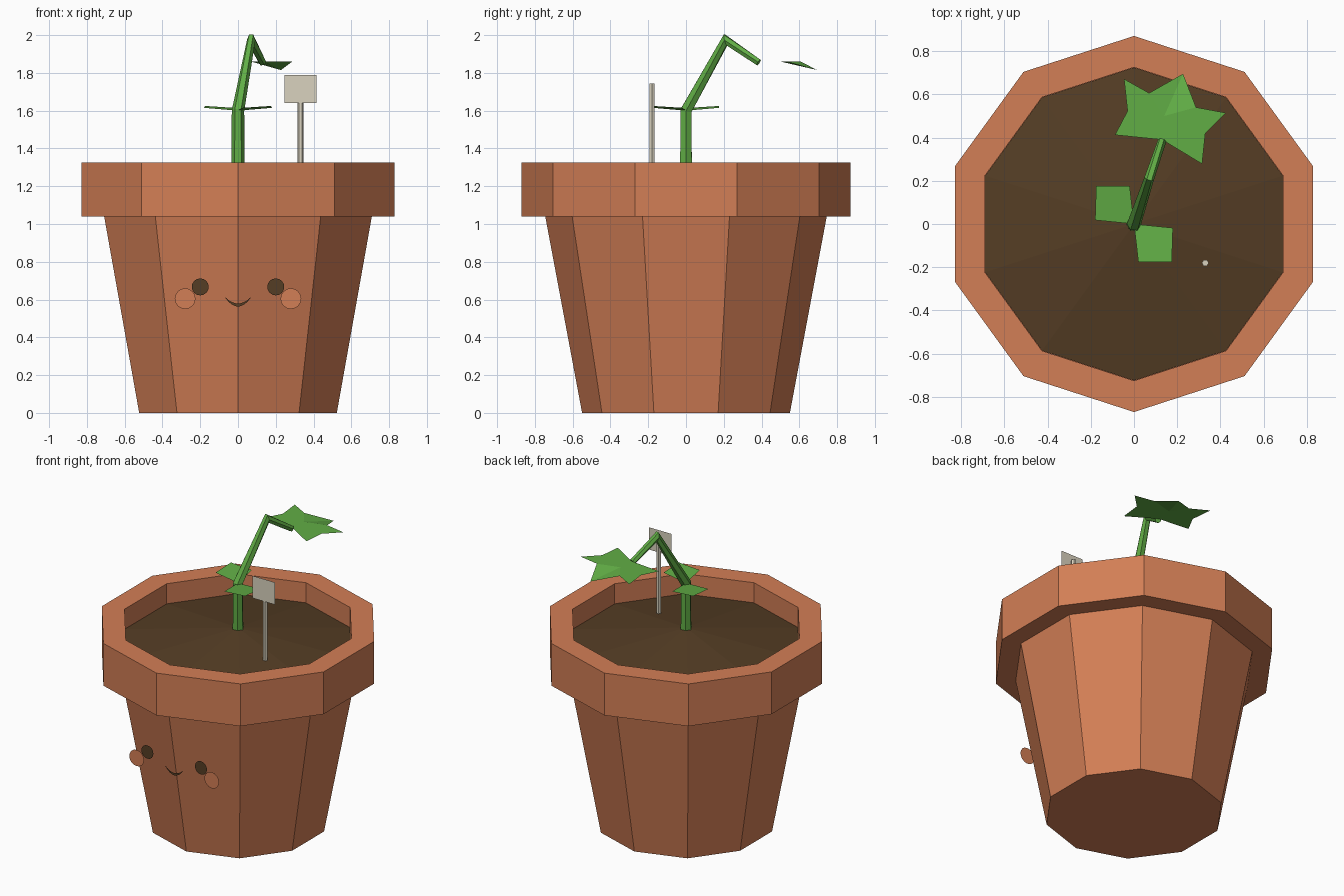
import bpy, bmesh, math
from mathutils import Vector

cube = bpy.data.objects.get("Cube")
if cube:
    bpy.data.objects.remove(cube, do_unlink=True)


def material(name, rgb):
    m = bpy.data.materials.new(name)
    m.use_nodes = True
    m.diffuse_color = (*rgb, 1)
    m.node_tree.nodes["Principled BSDF"].inputs["Base Color"].default_value = (*rgb, 1)
    return m


terracotta = material("terracotta", (0.65, 0.21, 0.092))
earth = material("dark_earth", (0.09, 0.047, 0.018))
green = material("leaf_green", (0.12, 0.42, 0.06))
wood = material("pale_wood", (0.70, 0.65, 0.52))


def finish(name, bm, mat, closed=False):
    if closed:
        bmesh.ops.recalc_face_normals(bm, faces=bm.faces)
    mesh = bpy.data.meshes.new(name)
    bm.to_mesh(mesh)
    bm.free()
    mesh.materials.append(mat)
    obj = bpy.data.objects.new(name, mesh)
    bpy.context.collection.objects.link(obj)
    return obj


def bridge(bm, rings):
    for a, b in zip(rings, rings[1:]):
        n = len(a)
        for i in range(n):
            j = (i + 1) % n
            bm.faces.new((a[i], a[j], b[j], b[i]))


def ring(bm, r, z, sides=10):
    # one corner points straight to the front
    angles = [math.tau * i / sides - math.pi / 2 for i in range(sides)]
    return [bm.verts.new((r * math.cos(a), r * math.sin(a), z)) for a in angles]


def tube(name, path, radii, sides, mat):
    # mitred tube through the path points
    bm = bmesh.new()
    pts = [Vector(p) for p in path]
    rings = []
    for i, (p, r) in enumerate(zip(pts, radii)):
        before = (p - pts[i - 1]).normalized() if i else Vector()
        after = (pts[i + 1] - p).normalized() if i < len(pts) - 1 else Vector()
        along = (before + after).normalized()
        u = Vector((1, 0, 0))
        u = (u - along * u.dot(along)).normalized()
        v = along.cross(u)
        stretch = 1 / max(along.dot(after if i == 0 else before), 0.6)
        rings.append([bm.verts.new(p + u * r * math.cos(a) + v * r * stretch * math.sin(a))
                      for a in (math.tau * k / sides for k in range(sides))])
    bridge(bm, rings)
    bm.faces.new(rings[0])
    bm.faces.new(rings[-1])
    return finish(name, bm, mat, True)


def fan(name, centre, outline, mat):
    bm = bmesh.new()
    c = bm.verts.new(centre)
    vs = [bm.verts.new(p) for p in outline]
    for i, v in enumerate(vs):
        bm.faces.new((c, v, vs[(i + 1) % len(vs)]))
    return finish(name, bm, mat)


def plate(name, outline, mat):
    bm = bmesh.new()
    bm.faces.new([bm.verts.new(p) for p in outline])
    return finish(name, bm, mat)


# Pot: tapered body, overhanging rim and inner wall
bm = bmesh.new()
profile = [(0.55, 0), (0.745, 1.04), (0.87, 1.04), (0.87, 1.325), (0.725, 1.325), (0.725, 1.17)]
rings = [ring(bm, r, z) for r, z in profile]
bridge(bm, rings)
bm.faces.new(rings[0])
bm.faces.new(rings[-1])
finish("pot", bm, terracotta, True)

# Soil: shallow mound
bm = bmesh.new()
edge = ring(bm, 0.724, 1.19)
top = bm.verts.new((0, 0, 1.3))
for i, v in enumerate(edge):
    bm.faces.new((top, v, edge[(i + 1) % 10]))
finish("soil", bm, earth)

# Stem
tube("stem", [(0, 0, 1.27), (0, 0, 1.6), (0.07, 0.21, 1.975), (0.13, 0.385, 1.855)],
     [0.036, 0.033, 0.023, 0.02], 6, green)

# Pair of small leaves on opposite sides of the stem
for side, label in ((1, "left"), (-1, "right")):
    plate(label + "_small_leaf",
          [(0, 0, 1.6), (0.02 * side, -0.175 * side, 1.615),
           (0.175 * side, -0.175 * side, 1.625), (0.18 * side, -0.018 * side, 1.615)], green)

# Star-shaped top leaf, its far tip drooping
flat = 1.86
star = [(-0.046, 0.671), (-0.03, 0.523), (-0.088, 0.412), (0.13, 0.39), (0.315, 0.278),
        (0.33, 0.42), (0.426, 0.514), (0.287, 0.54), (0.227, 0.695), (0.07, 0.606)]
fan("star_leaf", (0.14, 0.5, flat),
    [(x, y, 1.815 if y > 0.68 else flat) for x, y in star], green)

# Sign: stake and thin board
tube("sign_stake", [(0.33, -0.18, 1.2), (0.33, -0.18, 1.745)], [0.016, 0.016], 6, wood)
plate("sign_board", [(0.245, -0.197, 1.64), (0.415, -0.197, 1.64),
                     (0.415, -0.197, 1.79), (0.245, -0.197, 1.79)], wood)

# Face: flat discs and a smile
face_y = -0.68


def disc(name, x, z, r, mat):
    angles = [math.tau * i / 16 for i in range(16)]
    plate(name, [(x + r * math.cos(a), face_y, z + r * math.sin(a)) for a in angles], mat)


for side, label in ((1, "left"), (-1, "right")):
    disc(label + "_eye", 0.2 * side, 0.667, 0.045, earth)
    disc(label + "_cheek", 0.28 * side, 0.605, 0.055, terracotta)

bm = bmesh.new()
previous = None
for i in range(9):
    t = i / 4 - 1
    z = 0.608 - 0.037 * (1 - t * t)
    half = 0.002 + 0.006 * (1 - t * t)
    pair = [bm.verts.new((0.065 * t, face_y, z + s * half)) for s in (-1, 1)]
    if previous:
        bm.faces.new((previous[0], pair[0], pair[1], previous[1]))
    previous = pair
finish("mouth", bm, earth)
